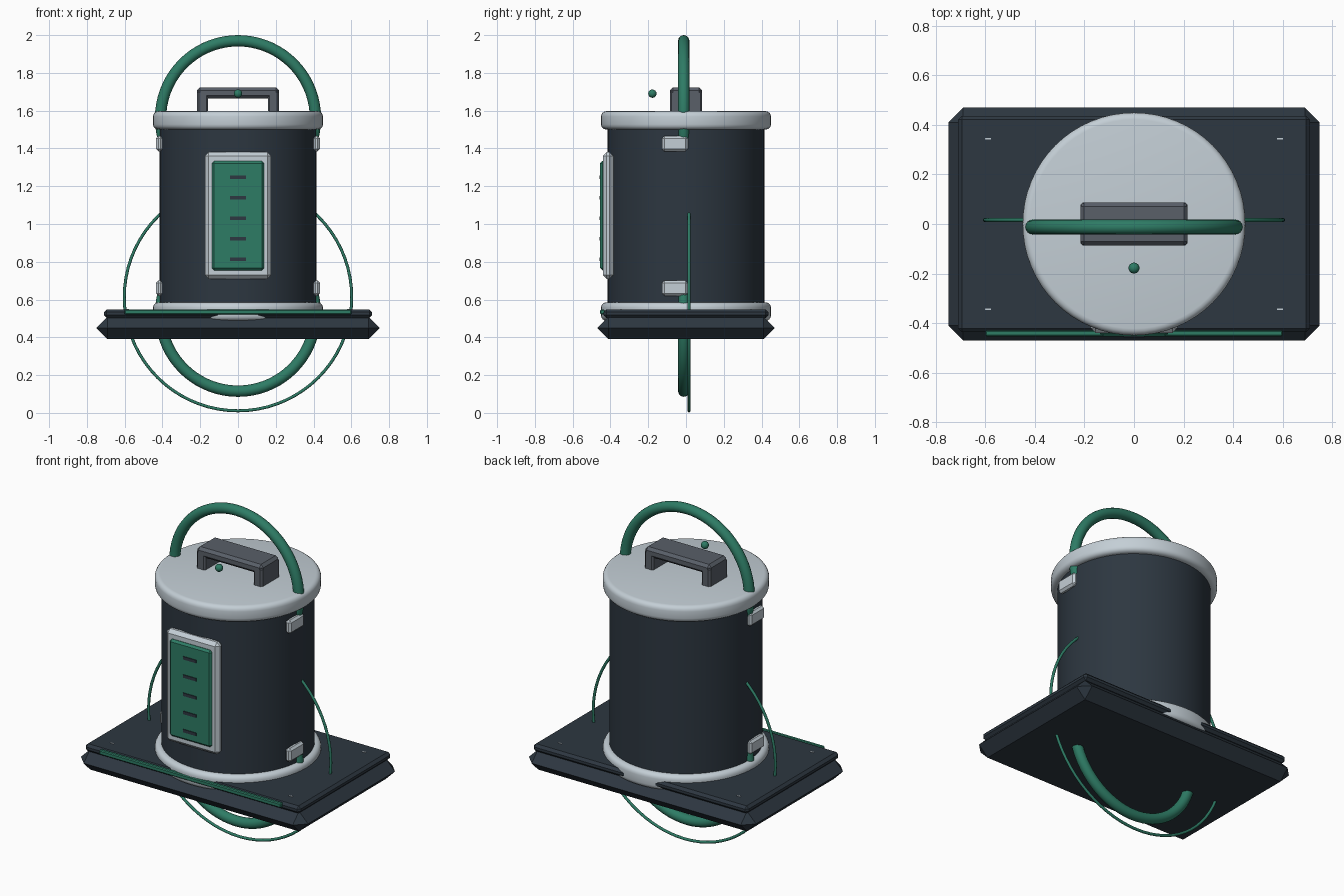
import bpy, math

if "Cube" in bpy.data.objects:
    bpy.data.objects.remove(bpy.data.objects["Cube"])

def material(name, rgb):
    m = bpy.data.materials.new(name)
    m.diffuse_color = (*rgb, 1)
    m.use_nodes = True
    m.node_tree.nodes["Principled BSDF"].inputs["Base Color"].default_value = m.diffuse_color
    return m

DARK = material("dark_navy", (0.026, 0.038, 0.052))
GREEN = material("green", (0.027, 0.2, 0.13))
LIGHT = material("light_grey", (0.55, 0.62, 0.67))
MID = material("mid_grey", (0.1, 0.115, 0.14))

def finish(name, mat, bevel=0, segments=1, smooth=False):
    o = bpy.context.object
    o.name = name
    o.data.materials.append(mat)
    if bevel:
        b = o.modifiers.new("bevel", 'BEVEL')
        b.width, b.segments = bevel, segments
        b.limit_method = 'ANGLE'
        bpy.ops.object.modifier_apply(modifier=b.name)
    if smooth:
        bpy.ops.object.shade_smooth_by_angle(angle=math.radians(35))
    return o

def box(name, mat, x, y, z, bevel=0):
    """Box from (min, max) extents on each axis."""
    bpy.ops.mesh.primitive_cube_add(size=1, location=[sum(a) / 2 for a in (x, y, z)])
    bpy.context.object.scale = [a[1] - a[0] for a in (x, y, z)]
    bpy.ops.object.transform_apply(location=False, rotation=False, scale=True)
    return finish(name, mat, bevel)

def drum(name, mat, r, z0, z1, bevel=0):
    bpy.ops.mesh.primitive_cylinder_add(vertices=64, radius=r, depth=z1 - z0,
                                        location=(0, 0, (z0 + z1) / 2))
    return finish(name, mat, bevel, 4, True)

def hoop(name, R, r, y, z):
    bpy.ops.mesh.primitive_torus_add(major_radius=R, minor_radius=r, major_segments=72,
                                     minor_segments=16, location=(0, y, z),
                                     rotation=(math.pi / 2, 0, 0))
    return finish(name, GREEN, smooth=True)

# Base: chamfered slab with thinner plate on top
box("base_slab", DARK, (-0.75, 0.75), (-0.47, 0.47), (0.39, 0.51), 0.0599)
box("base_plate", DARK, (-0.71, 0.71), (-0.437, 0.437), (0.503, 0.548), 0.015)
box("base_front_strip", GREEN, (-0.6, 0.6), (-0.454, -0.43), (0.52, 0.547), 0.005)
for sx in (-1, 1):
    for sy in (-1, 1):
        box("base_rivet", LIGHT, (sx * 0.59 - 0.012, sx * 0.59 + 0.012),
            (sy * 0.345 - 0.003, sy * 0.345 + 0.003), (0.54, 0.551))

# Drum body, foot ring and lid
drum("body", DARK, 0.415, 0.5, 1.56)
drum("foot_ring", LIGHT, 0.45, 0.488, 0.585, 0.028)
drum("lid", LIGHT, 0.45, 1.5, 1.597, 0.028)

# Hoops passing through the body
hoop("top_hoop", 0.41, 0.03, -0.012, 1.56)
hoop("bottom_hoop", 0.41, 0.03, -0.012, 0.525)
hoop("cable_hoop", 0.602, 0.008, 0.016, 0.613)

# Lid handle
box("handle_bar", MID, (-0.217, 0.217), (-0.086, 0.086), (1.665, 1.723), 0.016)
for s in (-1, 1):
    box("handle_leg", MID, sorted((s * 0.217, s * 0.158)), (-0.086, 0.086), (1.58, 1.705), 0.01)

# Small indicator ball
bpy.ops.mesh.primitive_uv_sphere_add(segments=24, ring_count=12, radius=0.022,
                                     location=(0, -0.178, 1.69))
finish("indicator_ball", GREEN, smooth=True)

# Front panel with slots
box("panel_frame", LIGHT, (-0.175, 0.175), (-0.44, -0.385), (0.71, 1.38), 0.02)
box("panel", GREEN, (-0.138, 0.138), (-0.455, -0.42), (0.755, 1.333), 0.012)
for i in range(5):
    z = 0.813 + i * 0.1087
    box("panel_slot", DARK, (-0.043, 0.043), (-0.459, -0.445), (z - 0.009, z + 0.009))

# Side clips
for s in (-1, 1):
    for z in (0.66, 1.425):
        box("side_clip", LIGHT, sorted((s * 0.398, s * 0.434)), (-0.127, 0.01),
            (z - 0.04, z + 0.04), 0.012)
